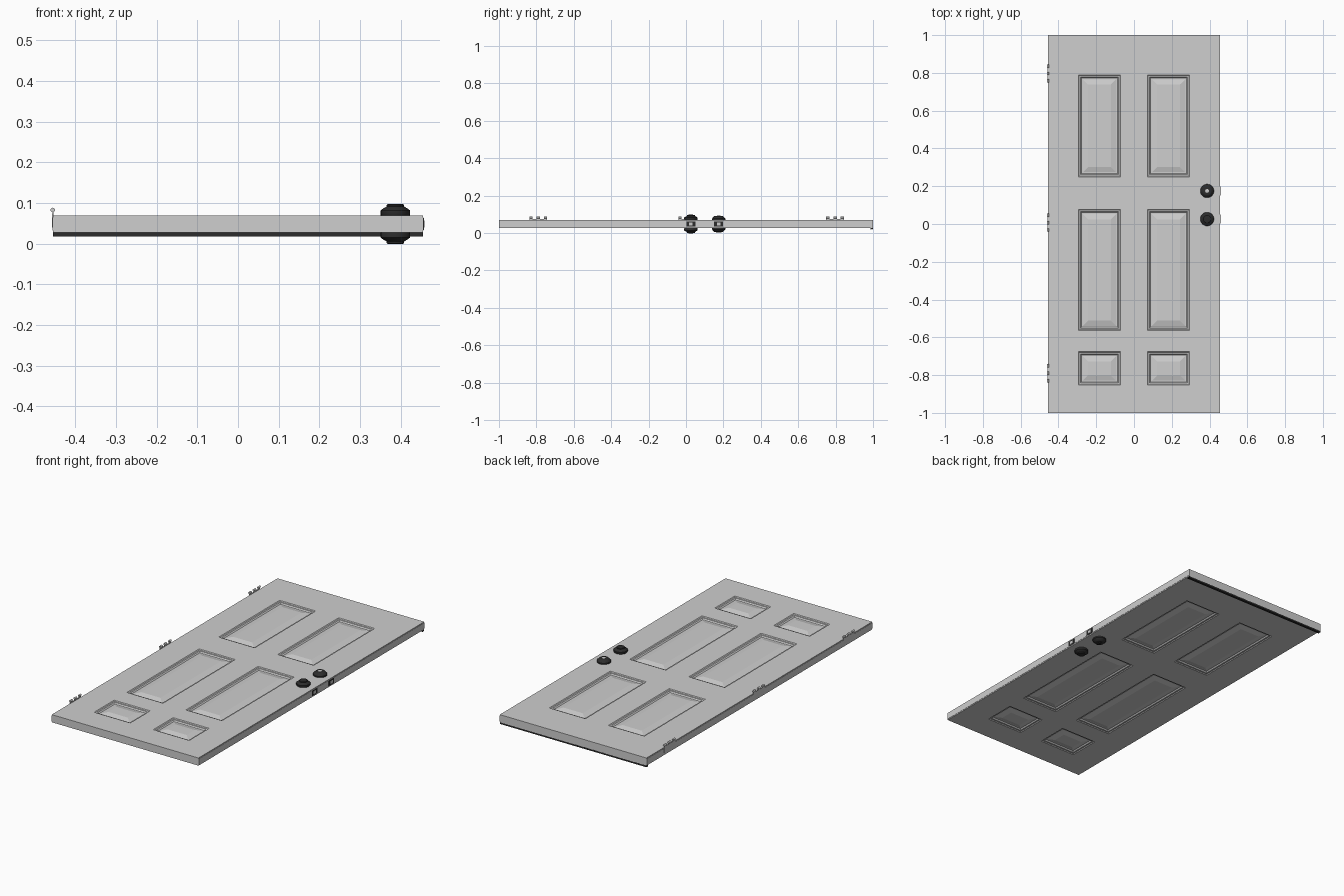
import bpy, bmesh, math
from mathutils import Vector

if "Cube" in bpy.data.objects:
    bpy.data.objects.remove(bpy.data.objects["Cube"])


def material(name, r, g, b):
    m = bpy.data.materials.new(name)
    m.diffuse_color = (r, g, b, 1)
    m.use_nodes = True
    m.node_tree.nodes["Principled BSDF"].inputs["Base Color"].default_value = m.diffuse_color
    return m


PAINT = material("door_paint", 0.62, 0.62, 0.62)
BLACK = material("black_metal", 0.025, 0.025, 0.025)
STEEL = material("steel", 0.6, 0.6, 0.6)

Z0, Z1 = 0.027, 0.070          # slab bottom and top
ZM = (Z0 + Z1) / 2
W = 0.455                      # half width


def finish(bm, name, mat, smooth=False):
    bmesh.ops.remove_doubles(bm, verts=bm.verts, dist=1e-5)
    bmesh.ops.recalc_face_normals(bm, faces=bm.faces)
    me = bpy.data.meshes.new(name)
    bm.to_mesh(me)
    bm.free()
    ob = bpy.data.objects.new(name, me)
    bpy.context.collection.objects.link(ob)
    me.materials.append(mat)
    if smooth:
        bpy.ops.object.select_all(action='DESELECT')
        ob.select_set(True)
        bpy.context.view_layer.objects.active = ob
        bpy.ops.object.shade_smooth_by_angle(angle=math.radians(35))
    return ob


def add_box(bm, lo, hi):
    lo, hi = Vector(lo), Vector(hi)
    vs = bmesh.ops.create_cube(bm, size=1)["verts"]
    for v in vs:
        v.co = (lo + hi) / 2 + v.co * (hi - lo)


def box(name, lo, hi, mat):
    bm = bmesh.new()
    add_box(bm, lo, hi)
    return finish(bm, name, mat)


def lathe(name, x, y, profile, mat, n=32):
    # profile of (radius, z) turned about a vertical axis
    bm = bmesh.new()
    rings = []
    for r, z in profile:
        rings.append([bm.verts.new((x + r * math.cos(2 * math.pi * i / n),
                                    y + r * math.sin(2 * math.pi * i / n), z)) for i in range(n)])
    for a, b in zip(rings, rings[1:]):
        for i in range(n):
            j = (i + 1) % n
            bm.faces.new((a[i], a[j], b[j], b[i]))
    bm.faces.new(rings[0])
    bm.faces.new(rings[-1])
    return finish(bm, name, mat, True)


# Slab with moulded panels on both faces
XS = [-W, -0.295, -0.071, 0.071, 0.295, W]
YS = [-1, -0.853, -0.676, -0.563, 0.077, 0.25, 0.79, 1]
# moulding steps: inset from the panel edge, depth below the face
STEPS = [(0, 0), (0.004, 0.004), (0.011, 0.005), (0.017, 0.011),
         (0.024, 0.011), (0.052, 0.004)]

bm = bmesh.new()


def quad(pts):
    bm.faces.new([bm.verts.new(p) for p in pts])


def rect(x0, x1, y0, y1, d, z):
    return [(x0 + d, y0 + d, z), (x1 - d, y0 + d, z), (x1 - d, y1 - d, z), (x0 + d, y1 - d, z)]


for z, s in ((Z1, -1), (Z0, 1)):
    for i in range(5):
        for j in range(7):
            cell = (XS[i], XS[i + 1], YS[j], YS[j + 1])
            if i % 2 == 1 and j % 2 == 1:
                loops = [rect(*cell, d, z + s * h) for d, h in STEPS]
                for a, b in zip(loops, loops[1:]):
                    for k in range(4):
                        m = (k + 1) % 4
                        quad((a[k], a[m], b[m], b[k]))
                quad(loops[-1])
            else:
                quad(rect(*cell, 0, z))
# side walls, split along the grid lines so the slab is closed
for x in (-W, W):
    for a, b in zip(YS, YS[1:]):
        quad(((x, a, Z0), (x, b, Z0), (x, b, Z1), (x, a, Z1)))
for y in (-1, 1):
    for a, b in zip(XS, XS[1:]):
        quad(((a, y, Z0), (b, y, Z0), (b, y, Z1), (a, y, Z1)))
finish(bm, "door_slab", PAINT)

# Edge strips standing slightly proud between the two skins
for name, x in (("hinge_edge_strip", -W), ("lock_edge_strip", W)):
    box(name, (x - 0.0015, -0.999, Z0 + 0.005), (x + 0.0015, 0.999, Z1 - 0.005), PAINT)

# Sweep with fins under the slab at the far end
box("sweep", (-W, 0.986, 0.023), (W, 1.0, Z0 + 0.001), BLACK)
for k in range(3):
    y = 0.986 + k * 0.0055
    box("sweep_fin", (-W, y, 0.018), (W, y + 0.003, 0.024), BLACK)

# Hinges: leaf and three knuckles each
for yc in (0.797, 0.007, -0.79):
    bm = bmesh.new()
    add_box(bm, (-W - 0.002, yc - 0.048, Z1 - 0.03), (-W + 0.001, yc + 0.048, Z1 + 0.004))
    for k in (-1, 0, 1):
        y = yc + 0.039 * k
        add_box(bm, (-W - 0.0018, y - 0.009, Z1), (-W + 0.0008, y + 0.009, 0.082))
        ret = bmesh.ops.create_cone(bm, cap_ends=True, segments=16, radius1=0.0055,
                                    radius2=0.0055, depth=0.018)
        for v in ret["verts"]:
            v.co = Vector((-W - 0.0005 + v.co.x, y + v.co.z, 0.083 + v.co.y))
    finish(bm, "hinge", STEEL, True)

# Knob and deadbolt: same profile mirrored on both faces
KX, KY, DY = 0.387, 0.026, 0.175
KNOB = [(0.034, -0.001), (0.036, 0.003), (0.036, 0.012), (0.031, 0.016),
        (0.024, 0.020), (0.021, 0.022), (0.022, 0.025), (0.020, 0.027), (0.012, 0.028)]
BOLT = [(0.036, -0.001), (0.036, 0.007), (0.033, 0.011), (0.024, 0.020), (0.021, 0.021)]
for side, s in (("upper", 1), ("lower", -1)):
    face = Z1 if s > 0 else Z0
    for part, y, prof in (("knob", KY, KNOB), ("deadbolt", DY, BOLT)):
        lathe(f"{side}_{part}", KX, y, [(r, face + s * h) for r, h in prof], BLACK)
# Key cylinder and inner turn on the deadbolt
lathe("key_cylinder", KX, DY, [(0.010, Z1 + 0.01), (0.010, Z1 + 0.0225), (0.009, Z1 + 0.023)], STEEL)
box("thumb_turn", (KX - 0.004, DY - 0.014, Z0 - 0.025), (KX + 0.004, DY + 0.014, Z0 - 0.018), BLACK)

# Latch plates and bolts on the lock edge
for name, y in (("latch", KY), ("deadbolt", DY)):
    box(name + "_plate", (W - 0.002, y - 0.024, ZM - 0.0145), (W + 0.0025, y + 0.024, ZM + 0.0145), BLACK)
    box(name + "_tongue", (W, y - 0.010, ZM - 0.008), (W + 0.0035, y + 0.010, ZM + 0.008), STEEL)
